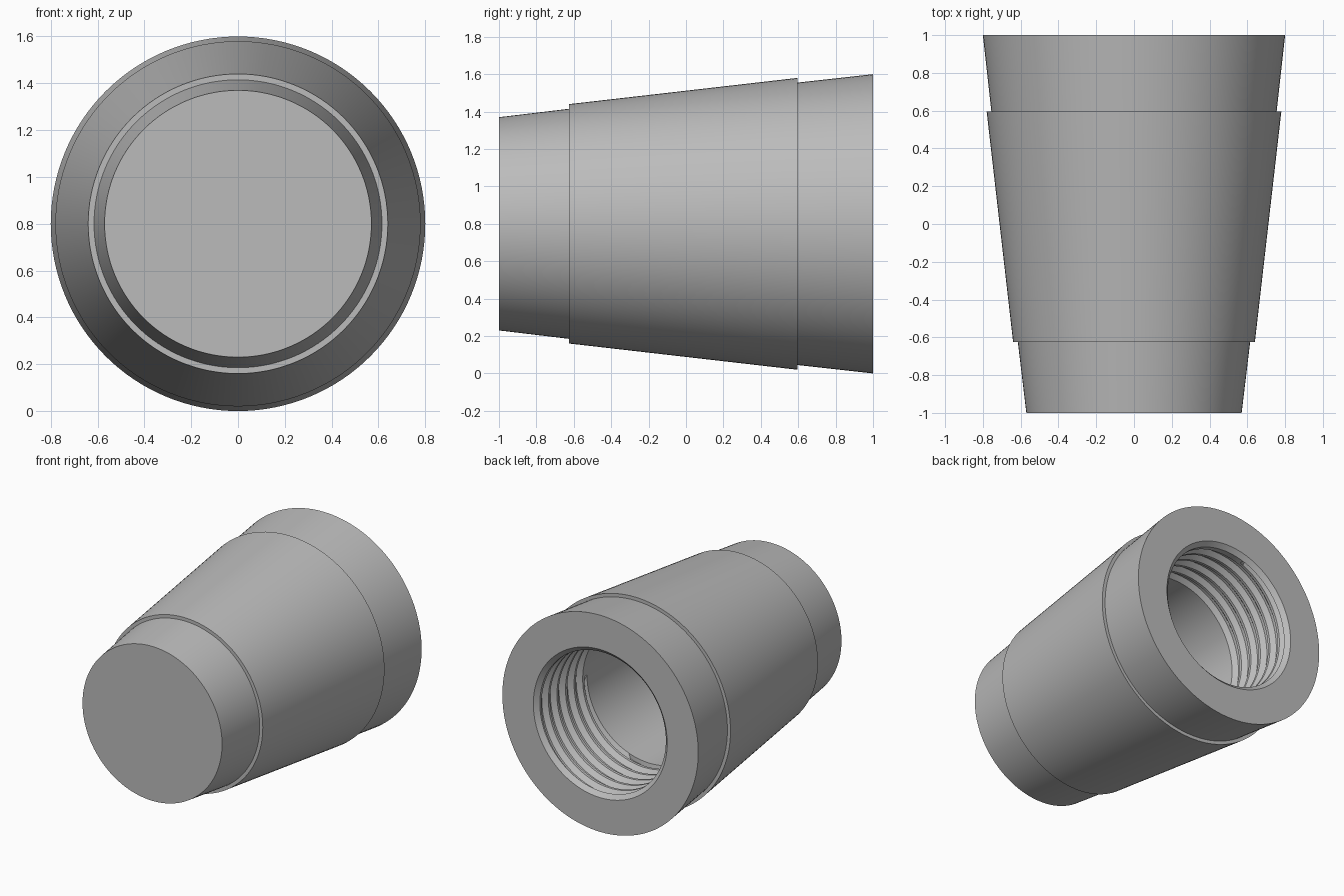
import bpy, bmesh, math

AXIS_Z = 0.8       # height of the turning axis
SEGMENTS = 128
PITCH = 0.1
BORE, ROOT = 0.515, 0.547
THREAD_END = 0.42  # innermost y of the thread
MOUTH = 0.97       # inner edge of the entry chamfer

cube = bpy.data.objects.get("Cube")
if cube:
    bpy.data.objects.remove(cube, do_unlink=True)

metal = bpy.data.materials.new("plain grey")
metal.use_nodes = True
grey = (0.5, 0.5, 0.5, 1)
metal.diffuse_color = grey
metal.node_tree.nodes["Principled BSDF"].inputs["Base Color"].default_value = grey


def lathe(name, column):
    """Turn a profile about the y axis; column(turn) gives (radius, y) points."""
    bm = bmesh.new()
    grid = []
    for i in range(SEGMENTS + 1):
        turn = i / SEGMENTS
        a = turn * math.tau
        grid.append([bm.verts.new((r * math.cos(a), y, AXIS_Z + r * math.sin(a)))
                     for r, y in column(turn)])
    for near, far in zip(grid, grid[1:]):
        for k in range(len(near) - 1):
            bm.faces.new((near[k], near[k + 1], far[k + 1], far[k]))
    bmesh.ops.remove_doubles(bm, verts=bm.verts, dist=1e-5)
    bmesh.ops.dissolve_degenerate(bm, edges=bm.edges, dist=1e-5)
    mesh = bpy.data.meshes.new(name)
    bm.to_mesh(mesh)
    bm.free()
    mesh.materials.append(metal)
    obj = bpy.data.objects.new(name, mesh)
    bpy.context.collection.objects.link(obj)
    bpy.ops.object.select_all(action='DESELECT')
    obj.select_set(True)
    bpy.context.view_layer.objects.active = obj
    bpy.ops.object.shade_smooth_by_angle(angle=math.radians(20))
    return obj


# Stepped tapering outside with its closed front and flat back rim
shell = [(0, -1), (0.57, -1), (0.615, -0.625), (0.64, -0.625),
         (0.78, 0.595), (0.755, 0.595), (0.8, 1), (ROOT, 1)]
lathe("tapered_body", lambda turn: shell)

# Entry chamfer and the smooth blind end of the bore
lathe("bore_chamfer", lambda turn: [(ROOT, 1), (BORE, MOUTH)])
lathe("blind_bore", lambda turn: [(BORE, THREAD_END), (BORE, -0.6), (0, -0.6)])

# One pitch of the thread, from the crest down to the root and back
tooth = [(BORE, 0), (BORE, 0.02), (ROOT, 0.05), (ROOT, 0.07)]


def thread_column(turn):
    points = [(BORE, MOUTH)]
    for n in range(-1, 8):
        for r, step in tooth:
            y = MOUTH - (n + turn) * PITCH - step
            inside = THREAD_END < y < MOUTH
            points.append((r if inside else BORE, min(max(y, THREAD_END), MOUTH)))
    return points + [(BORE, THREAD_END)]


lathe("inner_thread", thread_column)
